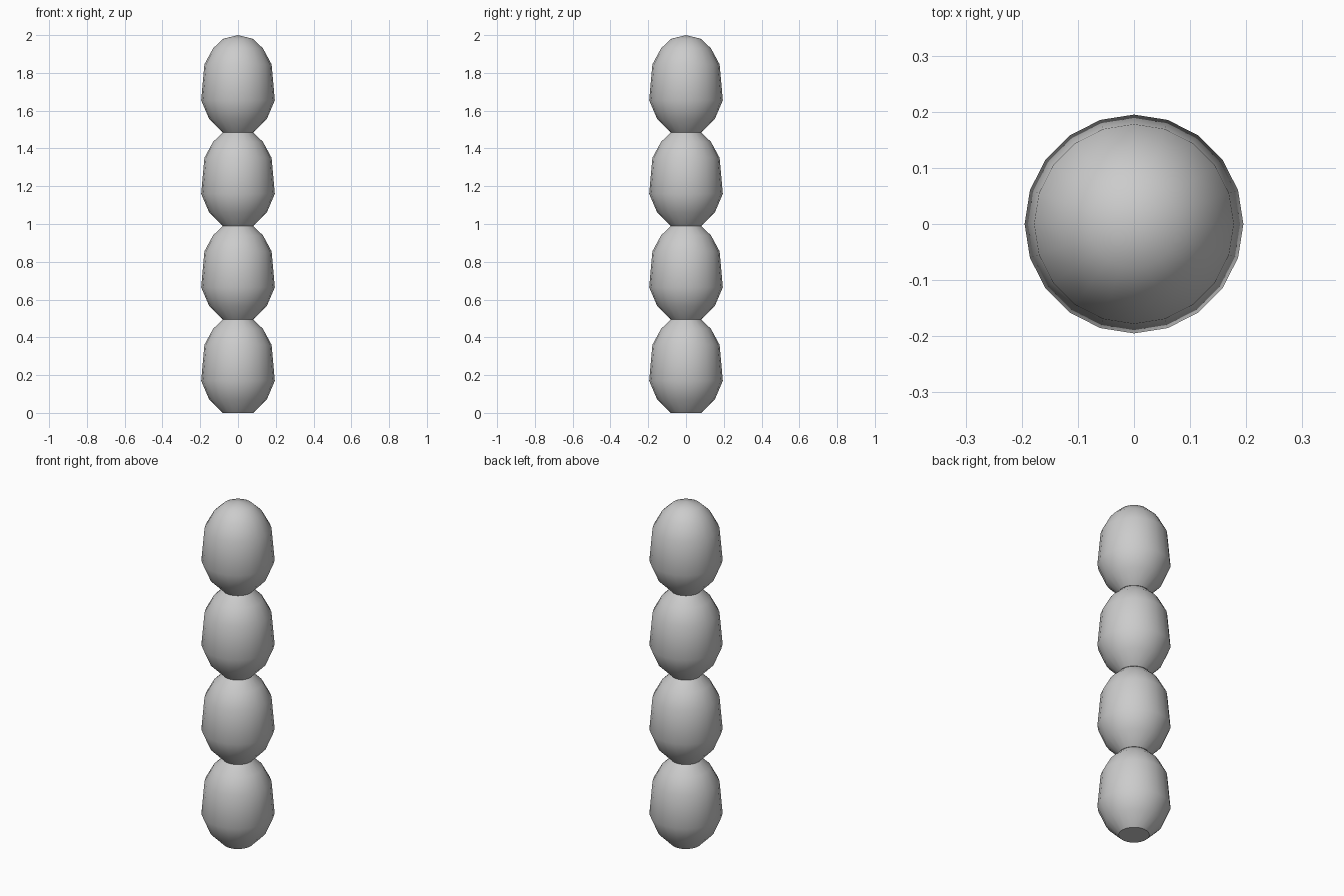
import bpy, bmesh
from math import sin, cos, tau, radians

if "Cube" in bpy.data.objects:
    bpy.data.objects.remove(bpy.data.objects["Cube"])

SIDES = 20
PITCH = 0.495
# radius, height of one bead
BEAD = [(0.082, 0.0), (0.152, 0.07), (0.195, 0.17),
        (0.178, 0.36), (0.132, 0.445), (0.079, 0.495)]


def lathe(name, profile, apex=None):
    bm = bmesh.new()
    rings = [[bm.verts.new((r * cos(tau * i / SIDES), r * sin(tau * i / SIDES), z))
              for i in range(SIDES)] for r, z in profile]
    for lo, hi in zip(rings, rings[1:]):
        for i in range(SIDES):
            j = (i + 1) % SIDES
            bm.faces.new((lo[i], lo[j], hi[j], hi[i]))
    bm.faces.new(rings[0][::-1])
    if apex is None:
        bm.faces.new(rings[-1])
    else:
        tip = bm.verts.new((0, 0, apex))
        for i in range(SIDES):
            bm.faces.new((rings[-1][i], rings[-1][(i + 1) % SIDES], tip))
    me = bpy.data.meshes.new(name)
    bm.to_mesh(me)
    bm.free()
    ob = bpy.data.objects.new(name, me)
    bpy.context.collection.objects.link(ob)
    bpy.ops.object.select_all(action='DESELECT')
    ob.select_set(True)
    bpy.context.view_layer.objects.active = ob
    bpy.ops.object.shade_smooth_by_angle(angle=radians(40))
    return ob


# stacked beads, the top one closed by a shallow cap
for k in range(4):
    bead = lathe(f"bead_{k + 1}", BEAD, 0.515 if k == 3 else None)
    bead.location.z = k * PITCH
